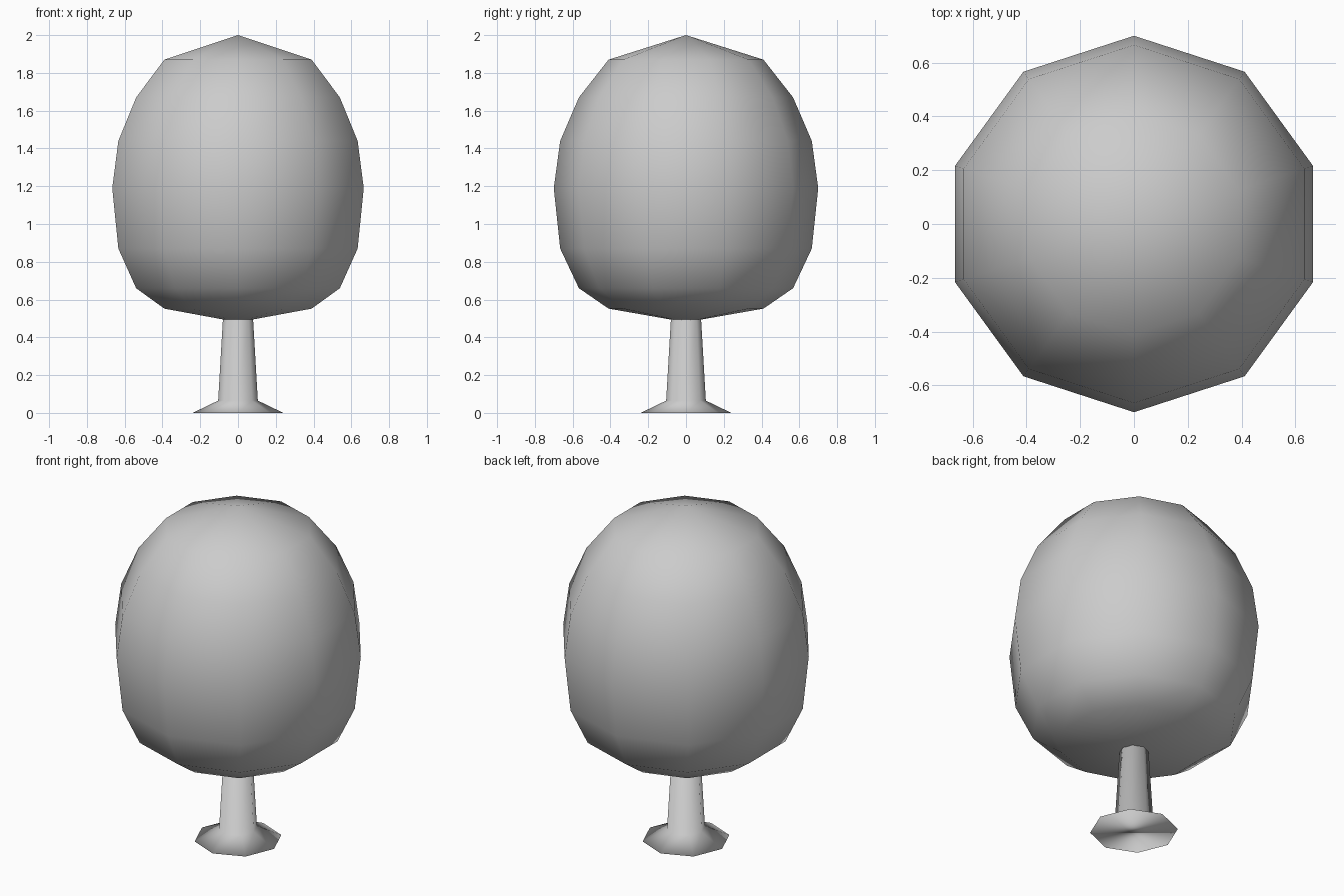
import bpy, bmesh
from math import pi, cos, sin

if "Cube" in bpy.data.objects:
    bpy.data.objects.remove(bpy.data.objects["Cube"])


def lathe(name, profile, sides, start):
    """Revolve (radius, z) points into a smooth, closed low-poly solid."""
    bm = bmesh.new()
    rings = []
    for r, z in profile:
        n = sides if r > 0 else 1
        rings.append([bm.verts.new((r * cos(start + 2 * pi * i / sides),
                                    r * sin(start + 2 * pi * i / sides), z)) for i in range(n)])
    for a, b in zip(rings, rings[1:]):
        for i in range(sides):
            j = (i + 1) % sides
            quad = [a[i % len(a)], a[j % len(a)], b[j % len(b)], b[i % len(b)]]
            bm.faces.new(list(dict.fromkeys(quad)))
    for ring in (rings[0], rings[-1]):
        if len(ring) > 1:
            bm.faces.new(ring)
    bmesh.ops.recalc_face_normals(bm, faces=bm.faces)
    for f in bm.faces:
        f.smooth = True
    mesh = bpy.data.meshes.new(name)
    bm.to_mesh(mesh)
    bm.free()
    obj = bpy.data.objects.new(name, mesh)
    bpy.context.collection.objects.link(obj)
    return obj


# Trunk with flared root, eight sides
lathe("trunk", [(0.24, 0), (0.105, 0.065), (0.08, 0.495)], 8, 0)

# Leafy crown, ten sides with corners on the y axis
lathe("crown", [(0, 0.48), (0.41, 0.552), (0.567, 0.66), (0.666, 0.87), (0.70, 1.19),
                (0.666, 1.44), (0.567, 1.67), (0.41, 1.87), (0, 2.0)], 10, pi / 2)
